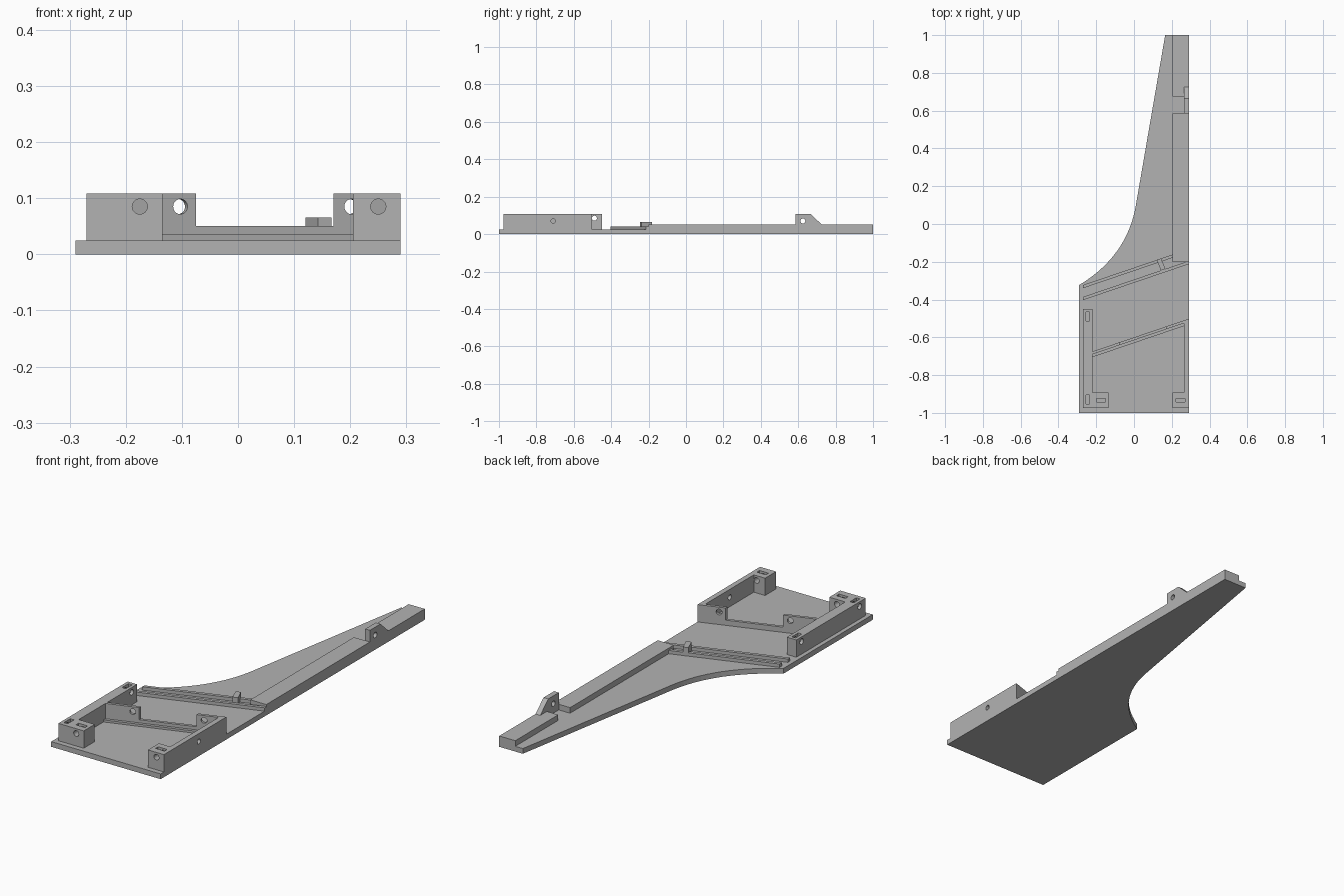
import bpy, bmesh, math
from mathutils import Matrix, Vector

cube = bpy.data.objects.get("Cube")
if cube:
    bpy.data.objects.remove(cube, do_unlink=True)

grey = bpy.data.materials.new("plain grey")
grey.use_nodes = True
COLOUR = (0.45, 0.45, 0.45, 1)
grey.diffuse_color = COLOUR
grey.node_tree.nodes["Principled BSDF"].inputs["Base Color"].default_value = COLOUR

BASE = 0.025     # top of the base plate
TOP = 0.108      # top of the mounting frames
SLOPE = 0.34     # slant of the diagonal strips
ANGLE = math.atan(SLOPE)


def finish(name, bm):
    bmesh.ops.recalc_face_normals(bm, faces=bm.faces)
    mesh = bpy.data.meshes.new(name)
    bm.to_mesh(mesh)
    bm.free()
    mesh.materials.append(grey)
    obj = bpy.data.objects.new(name, mesh)
    bpy.context.collection.objects.link(obj)
    return obj


def prism(name, points, low, high, along_x=False):
    """Extrude an outline upwards, or a y-z profile along x."""
    bm = bmesh.new()
    place = (lambda p: (low, *p)) if along_x else (lambda p: (*p, low))
    face = bm.faces.new([bm.verts.new(place(p)) for p in points])
    move = Vector((high - low, 0, 0) if along_x else (0, 0, high - low))
    new = bmesh.ops.extrude_face_region(bm, geom=[face])["geom"]
    bmesh.ops.translate(bm, vec=move, verts=[v for v in new if isinstance(v, bmesh.types.BMVert)])
    return finish(name, bm)


def box(name, x0, x1, y0, y1, z0, z1):
    return prism(name, [(x0, y0), (x1, y0), (x1, y1), (x0, y1)], z0, z1)


def strip(name, x0, x1, y0, width, z0, z1):
    """Slanted strip whose ends are parallel to y; y0 is its back edge at x0."""
    y1 = y0 + SLOPE * (x1 - x0)
    return prism(name, [(x0, y0 - width), (x1, y1 - width), (x1, y1), (x0, y0)], z0, z1)


def hole(centre, radius, length, turn):
    """Cylinder cutter along x, turned about z."""
    bm = bmesh.new()
    spin = Matrix.Rotation(turn, 4, "Z") @ Matrix.Rotation(math.pi / 2, 4, "Y")
    bmesh.ops.create_cone(bm, cap_ends=True, segments=32, radius1=radius, radius2=radius,
                          depth=length, matrix=Matrix.Translation(centre) @ spin)
    return finish("hole_cutter", bm)


def slot(x, y, width, depth):
    return box("slot_cutter", x - width / 2, x + width / 2, y - depth / 2, y + depth / 2, 0.06, TOP + 0.02)


def cut(obj, cutters):
    for cutter in cutters:
        cutter.hide_render = True
        mod = obj.modifiers.new("cut", "BOOLEAN")
        mod.operation, mod.solver, mod.object = "DIFFERENCE", "EXACT", cutter
        bpy.context.view_layer.objects.active = obj
        bpy.ops.object.modifier_apply(modifier=mod.name)
        bpy.data.objects.remove(cutter, do_unlink=True)


# Base plate: straight left edge, tapering tail with a swept-in curve
a, b, c = Vector((0.01, 0.1)), Vector((-0.036, -0.17)), Vector((-0.29, -0.323))
curve = [a * (1 - t) ** 2 + b * 2 * t * (1 - t) + c * t * t for t in [i / 16 for i in range(17)]]
outline = [(-0.29, -1), (0.29, -1), (0.29, 1), (0.165, 1)] + [tuple(p) for p in curve]
prism("base_plate", outline, 0, BASE)

# Side rail with a notch beside the bracket
prism("side_rail", [(0.205, -0.2), (0.29, -0.2), (0.29, 1), (0.205, 1), (0.205, 0.675),
                    (0.265, 0.675), (0.265, 0.585), (0.205, 0.585)], BASE, 0.052)
bracket = prism("rail_bracket", [(0.585, 0.052), (0.725, 0.052), (0.665, TOP), (0.585, TOP)],
                0.265, 0.29, along_x=True)
cut(bracket, [hole((0.277, 0.625, 0.07), 0.013, 0.1, 0)])

# Pair of slanted guide strips and the stop between them
strip("rear_guide_strip", -0.27, 0.205, -0.323, 0.017, BASE, 0.041)
strip("front_guide_strip", -0.27, 0.29, -0.386, 0.017, BASE, 0.041)
prism("guide_stop", [(0.12, -0.19), (0.143, -0.182), (0.167, -0.238), (0.143, -0.246)], BASE, 0.066)

# Right frame: side wall with a front corner post
right = prism("right_frame", [(-0.27, -0.975), (-0.135, -0.975), (-0.135, -0.892),
                              (-0.22, -0.892), (-0.22, -0.45), (-0.27, -0.45)], BASE, TOP)
cut(right, [hole((-0.175, -0.93, 0.085), 0.0135, 0.12, math.pi / 2),
            hole((-0.245, -0.49, 0.085), 0.0135, 0.1, 0),
            hole((-0.26, -0.93, 0.085), 0.0135, 0.06, 0),
            slot(-0.175, -0.933, 0.048, 0.02),
            slot(-0.245, -0.49, 0.02, 0.048),
            slot(-0.245, -0.93, 0.02, 0.048)])

# Left frame: thin side wall with a front corner post
left = prism("left_frame", [(0.205, -0.975), (0.29, -0.975), (0.29, -0.502), (0.265, -0.51),
                            (0.265, -0.892), (0.205, -0.892)], BASE, TOP)
cut(left, [hole((0.25, -0.93, 0.085), 0.0135, 0.12, math.pi / 2),
           hole((0.277, -0.71, 0.07), 0.012, 0.06, 0),
           slot(0.247, -0.933, 0.048, 0.02)])

# Slanted cross wall: low ledge in front, wall behind, a raised tab at each end
WALL_Y = -0.675
strip("cross_ledge", -0.22, 0.265, WALL_Y - 0.015, 0.015, BASE, 0.035)
strip("cross_wall", -0.22, 0.265, WALL_Y, 0.015, BASE, 0.05)
for name, x0, x1, hx in (("right_wall_tab", -0.22, -0.075, -0.105),
                         ("left_wall_tab", 0.17, 0.265, 0.2)):
    tab = strip(name, x0, x1, WALL_Y + SLOPE * (x0 + 0.22), 0.015, 0.05, TOP)
    hy = WALL_Y - 0.0075 + SLOPE * (hx + 0.22)
    cut(tab, [hole((hx, hy, 0.085), 0.0135, 0.08, ANGLE + math.pi / 2)])
